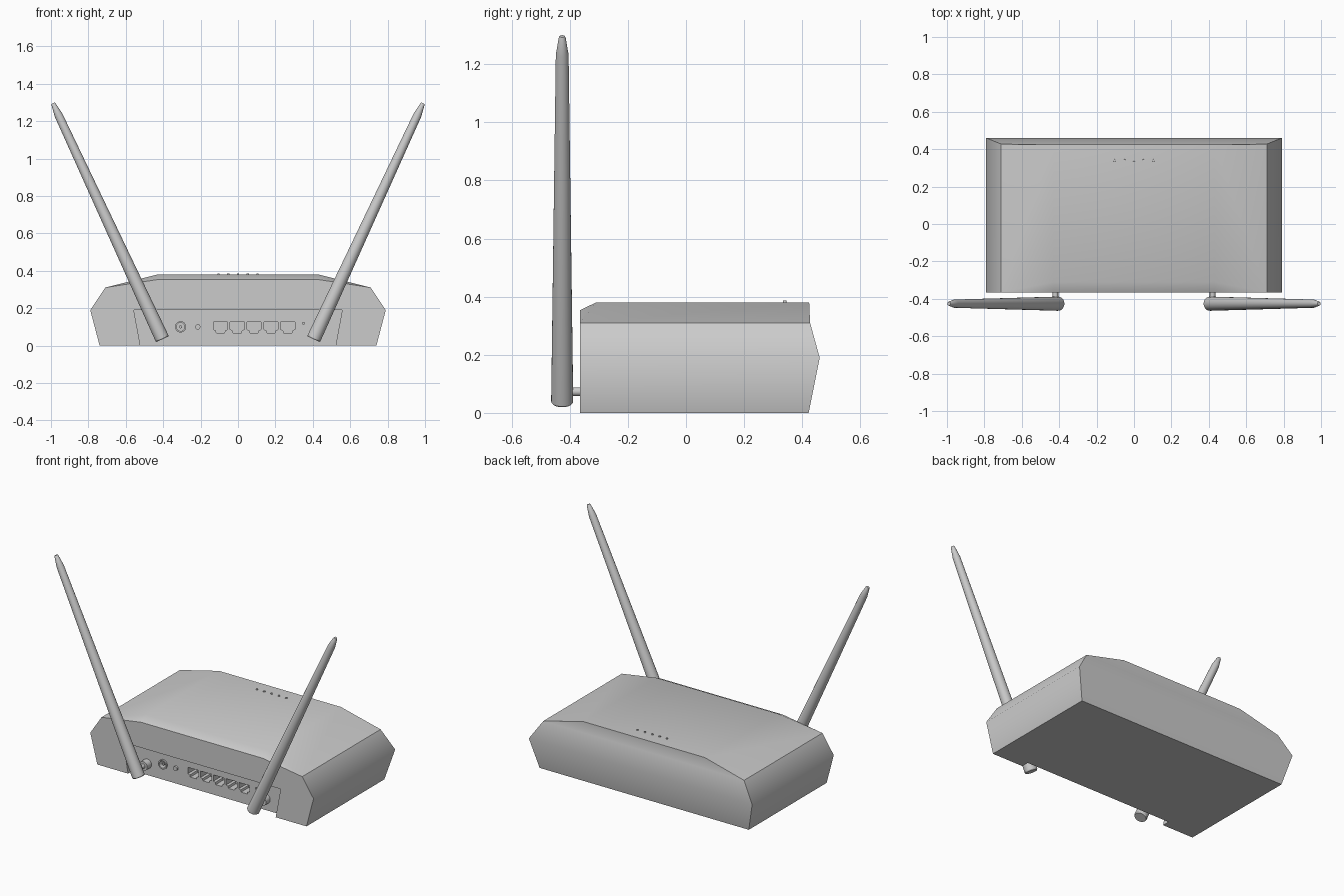
import bpy, bmesh, math
from mathutils import Vector, Matrix

if "Cube" in bpy.data.objects:
    bpy.data.objects.remove(bpy.data.objects["Cube"])


def make_object(name, bm):
    bmesh.ops.recalc_face_normals(bm, faces=bm.faces)
    me = bpy.data.meshes.new(name)
    bm.to_mesh(me)
    bm.free()
    ob = bpy.data.objects.new(name, me)
    bpy.context.collection.objects.link(ob)
    return ob


def shade(ob, keep_smooth=lambda a, b: False):
    """Smooth faces, sharp edges above 30 degrees unless exempted."""
    bm = bmesh.new()
    bm.from_mesh(ob.data)
    for f in bm.faces:
        f.smooth = True
    for e in bm.edges:
        e.smooth = (e.calc_face_angle(0) < math.radians(30)
                    or keep_smooth(e.verts[0].co, e.verts[1].co))
    bm.to_mesh(ob.data)
    bm.free()


def add_prism(bm, outline, y0, y1):
    """Extrude an x/z outline along y."""
    a = [bm.verts.new((x, y0, z)) for x, z in outline]
    b = [bm.verts.new((x, y1, z)) for x, z in outline]
    bm.faces.new(a)
    bm.faces.new(b[::-1])
    for i in range(len(a)):
        j = (i + 1) % len(a)
        bm.faces.new((a[i], b[i], b[j], a[j]))


def circle(x, z, r, n=24):
    return [(x + r * math.cos(2 * math.pi * i / n), z + r * math.sin(2 * math.pi * i / n))
            for i in range(n)]


def prism_object(name, outline, y0, y1):
    bm = bmesh.new()
    add_prism(bm, outline, y0, y1)
    ob = make_object(name, bm)
    shade(ob)
    return ob


# Body shell: half rings on front and back, mirrored in x
FRONT, PANEL = -0.365, -0.317
half_front = [(.74, FRONT, 0), (.79, FRONT, .19), (.71, FRONT, .31), (.43, FRONT, .353)]
half_back = [(.74, .422, 0), (.79, .46, .19), (.71, .427, .31), (.43, .424, .38)]
bm = bmesh.new()


def ring(half):
    pts = half + [(-x, y, z) for x, y, z in reversed(half)]
    return [bm.verts.new(p) for p in pts]


f, b = ring(half_front), ring(half_back)
tr, tl = bm.verts.new((.43, -.31, .38)), bm.verts.new((-.43, -.31, .38))
bm.faces.new(f)
bm.faces.new((b[0], b[1], b[6], b[7]))
bm.faces.new((b[1], b[2], b[5], b[6]))
bm.faces.new((b[2], b[3], b[4], b[5]))
for i, j in ((0, 1), (1, 2), (5, 6), (6, 7), (7, 0)):
    bm.faces.new((f[i], f[j], b[j], b[i]))
bm.faces.new((f[2], tr, b[3], b[2]))
bm.faces.new((f[5], b[5], b[4], tl))
bm.faces.new((tr, tl, b[4], b[3]))
bm.faces.new((f[3], f[4], tl, tr))
bm.faces.new((f[2], f[3], tr))
bm.faces.new((f[4], f[5], tl))
body = make_object("router_body", bm)

# Cutters: connector recess, then sockets
recess = bmesh.new()
add_prism(recess, [(.513, -.05), (.557, .19), (-.557, .19), (-.513, -.05)], -.5, PANEL)
sockets = bmesh.new()
half_port = [(.038, .126), (.038, .086), (.025, .081), (.022, .068)]
for i in range(5):
    cx = -.094 + .09 * i
    port = half_port + [(-x, z) for x, z in reversed(half_port)]
    add_prism(sockets, [(cx + x, z) for x, z in port], -.34, -.24)
add_prism(sockets, circle(-.307, .1, .022), -.34, -.25)
add_prism(sockets, circle(.35, .119, .006, 12), -.34, -.29)
cutters = [make_object("recess_cutter", recess), make_object("socket_cutter", sockets)]
for c in cutters:
    c.hide_render = True
    m = body.modifiers.new("cut", 'BOOLEAN')
    m.operation, m.solver, m.object = 'DIFFERENCE', 'EXACT', c
dg = bpy.context.evaluated_depsgraph_get()
body.data = bpy.data.meshes.new_from_object(body.evaluated_get(dg))
body.modifiers.clear()
for c in cutters:
    bpy.data.objects.remove(c)
shade(body, lambda p, q: abs(p.z - .19) < .001 and abs(q.z - .19) < .001
      and abs(p.x) > .78 and abs(p.x - q.x) < .01)

# Power jack collar and pin, push button
bm = bmesh.new()
outer, inner = circle(-.307, .1, .03), circle(-.307, .1, .022)
loops = [[bm.verts.new((x, y, z)) for x, z in o]
         for o, y in ((outer, PANEL + .004), (outer, PANEL - .01),
                      (inner, PANEL - .01), (inner, PANEL + .004))]
for k in range(4):
    p, q = loops[k], loops[(k + 1) % 4]
    for i in range(24):
        j = (i + 1) % 24
        bm.faces.new((p[i], p[j], q[j], q[i]))
shade(make_object("power_jack_collar", bm))
prism_object("power_jack_pin", circle(-.307, .1, .008, 16), -.318, -.245)
prism_object("push_button", circle(-.215, .1, .014), PANEL - .012, PANEL + .005)

# Status lights on the top
for i in range(5):
    bm = bmesh.new()
    bmesh.ops.create_cone(bm, cap_ends=True, segments=12, radius1=.007, radius2=.006, depth=.012,
                          matrix=Matrix.Translation((-.104 + .052 * i, .34, .38)))
    shade(make_object("status_light", bm))

# Antennas with hinge pins and collars
base, tip = Vector((.404, -.426, .034)), Vector((.989, -.426, 1.296))
length = (tip - base).length
profile = [(.034, 0), (.038, .006), (.022, length - .07), (.012, length - .006), (.009, length)]
for side, label in ((1, "right"), (-1, "left")):
    d = tip - base
    d.x *= side
    origin = Vector((base.x * side, base.y, base.z))
    rot = Vector((0, 0, 1)).rotation_difference(d).to_matrix()
    bm = bmesh.new()
    rows = [[bm.verts.new(origin + rot @ Vector((x, y, h))) for x, y in circle(0, 0, r)]
            for r, h in profile]
    for p, q in zip(rows, rows[1:]):
        for i in range(24):
            j = (i + 1) % 24
            bm.faces.new((p[i], p[j], q[j], q[i]))
    bm.faces.new(rows[0])
    bm.faces.new(rows[-1])
    shade(make_object(label + "_antenna", bm))
    prism_object(label + "_antenna_hinge", circle(.42 * side, .073, .015), -.42, PANEL + .01)
    prism_object(label + "_antenna_collar", circle(.42 * side, .073, .03), -.36, PANEL + .005)
